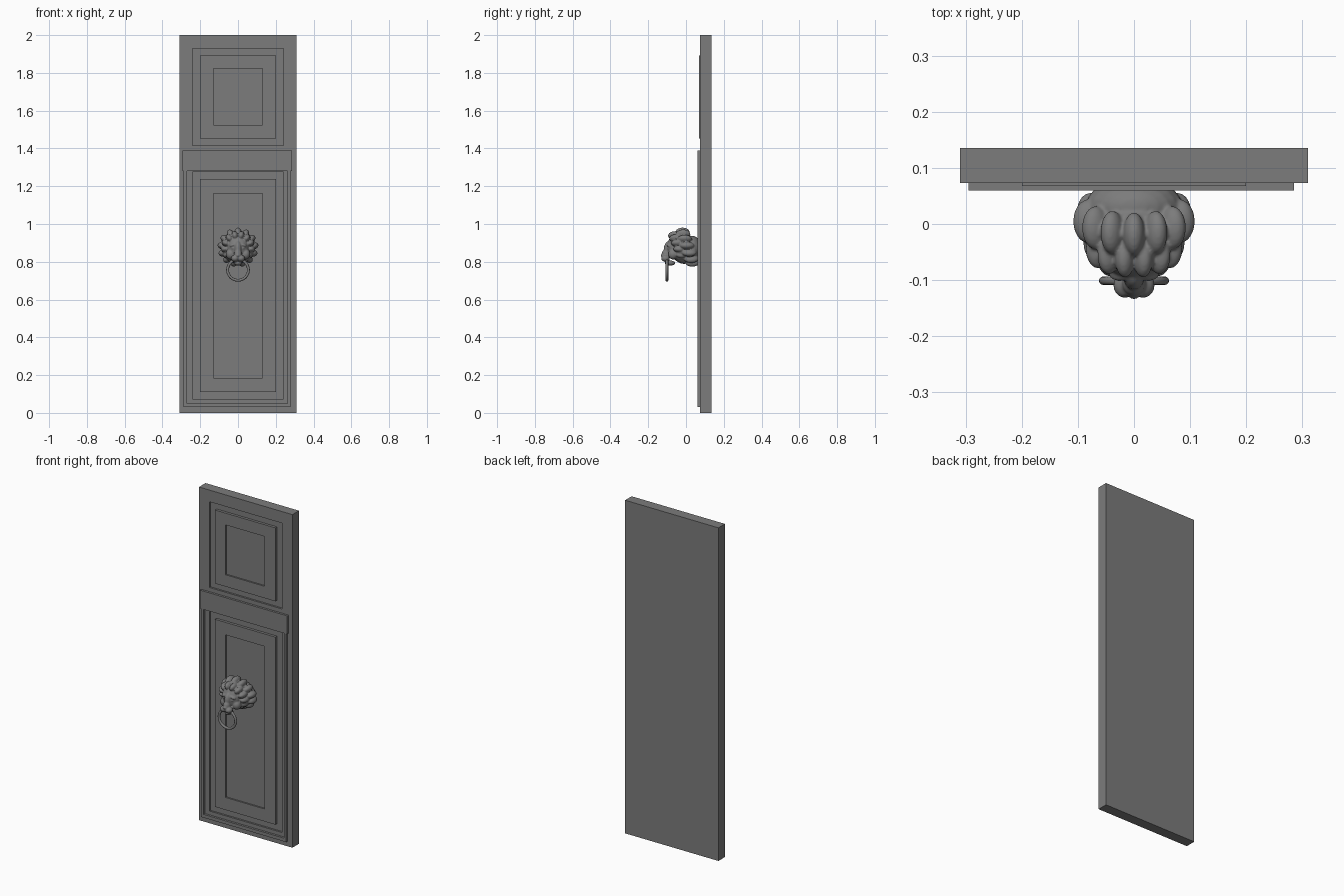
import bpy, bmesh, math
from mathutils import Matrix, Vector

cube = bpy.data.objects.get("Cube")
if cube:
    bpy.data.objects.remove(cube, do_unlink=True)

# One dark grey finish for everything
grey = bpy.data.materials.new("dark_grey")
grey.use_nodes = True
colour = (0.2, 0.2, 0.2, 1)
grey.diffuse_color = colour
grey.node_tree.nodes["Principled BSDF"].inputs["Base Color"].default_value = colour


def add_object(name, bm):
    mesh = bpy.data.meshes.new(name)
    bm.to_mesh(mesh)
    bm.free()
    mesh.materials.append(grey)
    ob = bpy.data.objects.new(name, mesh)
    bpy.context.collection.objects.link(ob)
    return ob


def box(name, x0, x1, z0, z1, y0, y1):
    bm = bmesh.new()
    size = Matrix.Diagonal((x1 - x0, y1 - y0, z1 - z0, 1))
    place = Matrix.Translation(((x0 + x1) / 2, (y0 + y1) / 2, (z0 + z1) / 2))
    bmesh.ops.create_cube(bm, size=1, matrix=place @ size)
    return add_object(name, bm)


def carve(ob, x0, x1, z0, z1, depth):
    """Sink a rectangular recess from the front to y = depth."""
    cutter = box("recess_cutter", x0, x1, z0, z1, -0.2, depth)
    cutter.hide_render = True
    mod = ob.modifiers.new("recess", 'BOOLEAN')
    mod.operation = 'DIFFERENCE'
    mod.solver = 'EXACT'
    mod.object = cutter
    bpy.context.view_layer.objects.active = ob
    bpy.ops.object.modifier_apply(modifier=mod.name)
    bpy.data.objects.remove(cutter, do_unlink=True)


# Door slab with two sunk fields
FRONT, BACK, SUNK, RAISED, TRIM = 0.073, 0.135, 0.084, 0.068, 0.06
slab = box("door_slab", -0.31, 0.31, 0, 2, FRONT, BACK)
fields = {"upper": (1.415, 1.93, 0.037, 0.108), "lower": (0.073, 1.275, 0.038, 0.113)}
for name, (z0, z1, gap, inset) in fields.items():
    carve(slab, -0.24, 0.24, z0, z1, SUNK)
    # Raised panel with a sunk centre
    panel = box(name + "_panel", -0.2, 0.2, z0 + gap, z1 - gap, RAISED, SUNK + 0.005)
    carve(panel, -0.13, 0.13, z0 + inset, z1 - inset, RAISED + 0.009)

# Cross rail and the thin moulding around the lower field
box("cross_rail", -0.295, 0.285, 1.28, 1.39, TRIM, FRONT + 0.004)
trim = box("lower_moulding", -0.288, 0.278, 0.03, 1.28, TRIM, FRONT)
carve(trim, -0.27, 0.262, 0.05, 1.3, BACK)

# Lion head: overlapping blobs fused into one sculpted surface
bm = bmesh.new()


def blob(centre, radii, turn=0):
    m = Matrix.Translation(centre) @ Matrix.Rotation(turn, 4, 'Y') @ Matrix.Diagonal((*radii, 1))
    bmesh.ops.create_uvsphere(bm, u_segments=20, v_segments=12, radius=1, matrix=m)


def pair(centre, radii, turn=0):
    for side in (1, -1):
        blob((side * centre[0], centre[1], centre[2]), radii, side * turn)


# Neck and skull
blob((0, 0.03, 0.868), (0.087, 0.055, 0.07))
blob((0, -0.015, 0.872), (0.085, 0.065, 0.082))
blob((0, -0.065, 0.875), (0.055, 0.035, 0.062))

# Two rings of mane locks, leaning forward at the crown
LOCKS = 13
for ring, (radius, y, size) in enumerate(((0.083, 0.008, 0.026), (0.068, -0.036, 0.023))):
    for i in range(LOCKS):
        a = 2 * math.pi * (i + ring / 2) / LOCKS
        up = math.cos(a)
        blob((radius * math.sin(a), y - 0.026 * up, 0.876 + radius * 0.95 * up),
             (size * 0.75, size * 1.5, size), a)

# Face
blob((0, -0.09, 0.865), (0.02, 0.028, 0.045))
blob((0, -0.105, 0.84), (0.021, 0.024, 0.026))
blob((0, -0.123, 0.834), (0.014, 0.011, 0.009))
blob((0, -0.085, 0.793), (0.022, 0.028, 0.014))
pair((0.016, -0.109, 0.818), (0.021, 0.023, 0.018))
pair((0.025, -0.088, 0.89), (0.022, 0.014, 0.009), 0.35)
pair((0.026, -0.09, 0.872), (0.009, 0.009, 0.007))
pair((0.04, -0.068, 0.84), (0.024, 0.026, 0.028))
head = add_object("lion_head", bm)
fuse = head.modifiers.new("fuse", 'REMESH')
fuse.mode = 'VOXEL'
fuse.voxel_size = 0.0035
fuse.use_smooth_shade = True
soften = head.modifiers.new("soften", 'SMOOTH')
soften.factor = 0.5
soften.iterations = 4

# Knocker ring hanging from the mouth
bpy.ops.mesh.primitive_torus_add(major_segments=40, minor_segments=12, major_radius=0.055,
                                 minor_radius=0.0075, location=(0, -0.101, 0.757),
                                 rotation=(math.pi / 2, 0, 0))
knocker = bpy.context.object
knocker.name = "knocker_ring"
knocker.data.materials.append(grey)
bpy.ops.object.shade_smooth()
